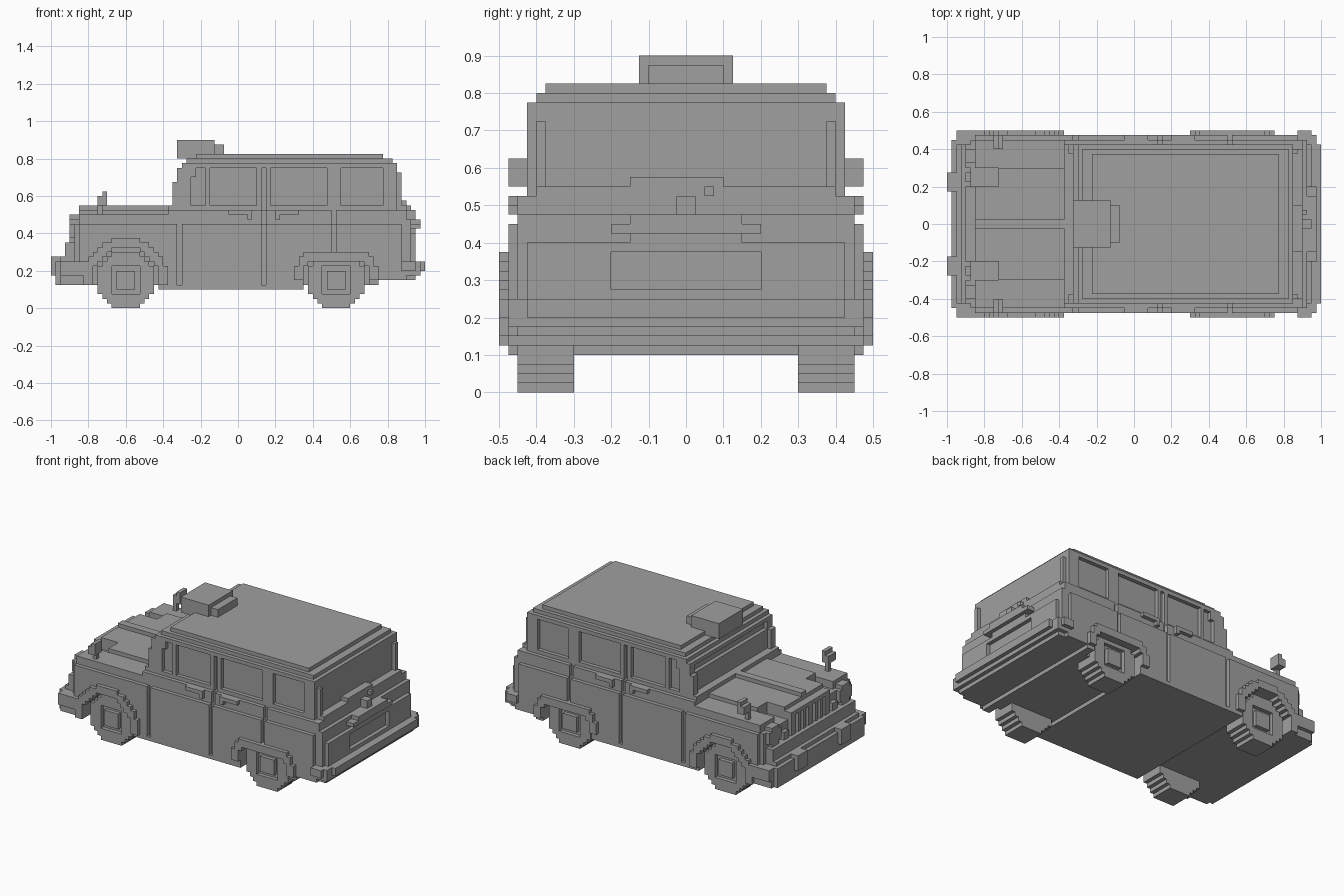
import bpy
import bmesh
from mathutils import Vector

UNIT = 0.025  # edge of one building cube

cube = bpy.data.objects.get("Cube")
if cube:
    bpy.data.objects.remove(cube, do_unlink=True)

paint = bpy.data.materials.new("plain_grey")
paint.use_nodes = True
GREY = (0.35, 0.35, 0.35, 1)
paint.diffuse_color = GREY
paint.node_tree.nodes["Principled BSDF"].inputs["Base Color"].default_value = GREY


def box(x, y, z):
    """Cells inside three (low, high) ranges."""
    return {(i, j, k) for i in range(*x) for j in range(*y) for k in range(*z)}


def mirror(cells):
    """Copy the cells across the centre plane."""
    return cells | {(i, -1 - j, k) for i, j, k in cells}


def flip(cells):
    return {(i, -1 - j, k) for i, j, k in cells}


def disc(centre, radius, y, low=0, high=40):
    """Stepped disc around a wheel axle, trimmed in height."""
    span = range(int(centre - radius) - 1, int(centre + radius) + 2)
    return {(i, j, k) for i in span for j in range(*y) for k in range(low, high)
            if (i + 0.5 - centre) ** 2 + (k + 0.5 - AXLE) ** 2 < radius ** 2}


def build(name, cells):
    """Turn cells into one mesh holding only their outer faces."""
    bm = bmesh.new()
    corners = {}

    def corner(point):
        key = tuple(round(c) for c in point)
        if key not in corners:
            corners[key] = bm.verts.new(Vector(key) * UNIT)
        return corners[key]

    for cell in cells:
        for axis in range(3):
            for step in (0, 1):
                beside = list(cell)
                beside[axis] += 1 if step else -1
                if tuple(beside) in cells:
                    continue
                base, u, v = Vector(cell), Vector(), Vector()
                base[axis] += step
                u[(axis + 1) % 3] = v[(axis + 2) % 3] = 1
                loop = [base, base + u, base + u + v, base + v]
                if not step:
                    loop.reverse()
                bm.faces.new([corner(p) for p in loop])
    bmesh.ops.dissolve_limit(bm, angle_limit=0.01, verts=bm.verts, edges=bm.edges)
    mesh = bpy.data.meshes.new(name)
    bm.to_mesh(mesh)
    bm.free()
    mesh.materials.append(paint)
    obj = bpy.data.objects.new(name, mesh)
    bpy.context.collection.objects.link(obj)


AXLE = 6
FRONT, REAR = -24, 21
SEAMS = ((-13, 5, 18), (5, 5, 22), (20, 11, 21))

# Lower body: doors, belt, tail and sill
body = box((-35, 36), (0, 19), (5, 18))
body |= box((-34, -14), (0, 18), (18, 20))
body |= box((-15, 36), (0, 18), (18, 21))
body |= box((36, 37), (0, 18), (6, 19))
body |= box((37, 38), (0, 17), (6, 16))
body |= box((-37, -35), (0, 17), (9, 14))
body |= box((-17, 14), (0, 19), (4, 5))
body -= box((37, 38), (0, 8), (11, 15))
body -= box((30, 38), (0, 20), (5, 6))
body -= box((-35, -34), (18, 19), (10, 18))
body -= box((35, 37), (18, 19), (10, 18))

# Bonnet with centre ridge and hollows beside the nose
body |= box((-34, -14), (0, 12), (20, 21))
body |= box((-34, -14), (0, 1), (21, 22))
body |= box((-15, -14), (0, 17), (20, 22))
body -= box((-35, -29), (8, 12), (18, 21))

# Wheel openings
body -= disc(FRONT, 7, (16, 20), high=13)
body -= disc(REAR, 7, (16, 20), high=10)

# Door seams
for x, low, high in SEAMS:
    body -= box((x, x + 1), (18, 19), (low, min(high, 18)))
    body -= box((x, x + 1), (17, 18), (18, high))
build("lower_body", mirror(body))

# Cabin layers: front, back, half width, bottom, top
cabin = set()
for front, back, width, low, high in ((-14, 36, 17, 21, 22), (-14, 35, 17, 22, 27),
                                      (-13, 35, 17, 27, 29), (-13, 34, 17, 29, 30),
                                      (-12, 34, 17, 30, 31), (-11, 33, 16, 31, 32),
                                      (-9, 31, 15, 32, 33)):
    cabin |= box((front, back), (0, width), (low, high))
# Side windows, front vent, windscreen, rear window
for start, end in ((-6, 4), (7, 19), (22, 31)):
    cabin -= box((start, end), (16, 17), (22, 30))
cabin -= box((-10, -7), (16, 17), (22, 28))
cabin -= box((-9, -7), (16, 17), (28, 30))
cabin -= box((-14, -13), (0, 15), (22, 27))
cabin -= box((-13, -12), (0, 15), (27, 29))
cabin -= box((34, 35), (0, 15), (22, 29))
cabin -= box((34, 36), (16, 17), (21, 29))
cabin -= box((5, 6), (16, 17), (21, 30))
build("cabin", mirror(cabin))

# Flared wheel arches
front_arch = disc(FRONT, 9, (18, 20), 5) - disc(FRONT, 7, (18, 20), high=13)
rear_arch = disc(REAR, 9, (18, 20), 6, 12) - disc(REAR, 7, (18, 20), high=10)
build("front_arches", mirror(front_arch))
build("rear_arches", mirror(rear_arch))

# Wheels with a square hub set in a recess
for label, x in (("front", FRONT), ("rear", REAR)):
    wheel = disc(x, 6.1, (12, 18))
    wheel -= box((x - 3, x + 3), (17, 18), (AXLE - 3, AXLE + 3))
    wheel |= box((x - 2, x + 2), (17, 18), (AXLE - 2, AXLE + 2))
    build(label + "_left_wheel", wheel)
    build(label + "_right_wheel", flip(wheel))

# Front bumper with overriders
bumper = box((-39, -35), (0, 20), (7, 10)) | box((-39, -35), (0, 19), (5, 7))
bumper |= box((-35, -32), (19, 20), (7, 10))
bumper |= box((-38, -36), (0, 17), (10, 11))
bumper -= box((-39, -38), (18, 20), (5, 10))
bumper |= box((-40, -36), (7, 11), (7, 11))
build("front_bumper", mirror(bumper))

# Rear bumper, stepped in towards the back
bumper = box((35, 38), (0, 20), (8, 10)) | box((35, 39), (0, 19), (7, 10))
bumper |= box((39, 40), (0, 17), (8, 10)) | box((35, 38), (0, 18), (6, 7))
build("rear_bumper", mirror(bumper))

# Radiator grille with upright slots
grille = box((-36, -33), (0, 8), (11, 20)) | box((-34, -28), (0, 8), (20, 21))
for slot in (1, 3, 5):
    grille -= box((-36, -35), (slot, slot + 1), (13, 19))
build("grille", mirror(grille))

# Headlamps and small lamps
lamps = box((-36, -34), (13, 16), (14, 19)) | box((-36, -34), (12, 17), (15, 18))
lamps |= box((-36, -34), (9, 11), (14, 16))
build("headlamps", mirror(lamps))

# Mirrors on the wings
wing = box((-30, -29), (16, 17), (19, 24)) | box((-29, -28), (16, 19), (22, 25))
wing |= box((-30, -29), (16, 19), (22, 24))
build("left_mirror", wing)
build("right_mirror", flip(wing))

# Door handles
handles = set()
for start, drop in ((-2, 2), (8, 8)):
    handles |= box((start, start + 5), (18, 19), (20, 21))
    handles |= box((drop, drop + 1), (18, 19), (19, 20))
build("door_handles", mirror(handles))

# Roof sign
sign = box((-13, -5), (0, 5), (32, 36)) | box((-5, -3), (0, 4), (33, 35))
build("roof_sign", mirror(sign))

# Tail fittings: plate, its hood, boot handle, window wiper
plate = box((37, 38), (0, 6), (15, 17)) | box((37, 39), (0, 8), (17, 18))
plate |= box((37, 39), (0, 6), (18, 19)) | box((36, 38), (0, 1), (19, 21))
build("plate_and_handle", mirror(plate))
build("rear_wiper", box((34, 36), (-6, 4), (22, 23)) | box((35, 37), (2, 3), (21, 22)))
